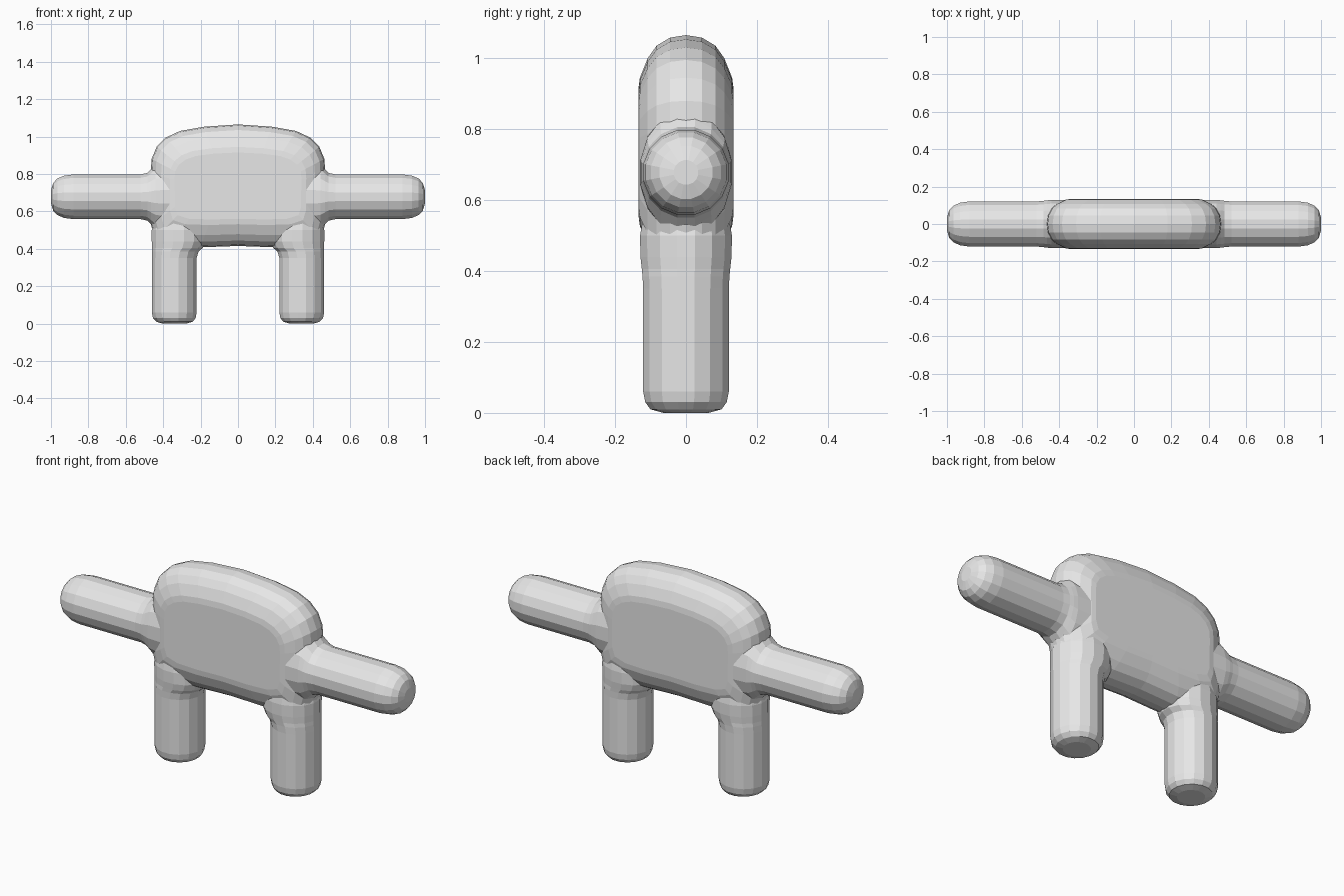
import bpy, bmesh, math
from mathutils import Vector

if "Cube" in bpy.data.objects:
    bpy.data.objects.remove(bpy.data.objects["Cube"])

grey = bpy.data.materials.new("plain light grey")
grey.diffuse_color = (0.8, 0.8, 0.8, 1)
grey.use_nodes = True
grey.node_tree.nodes["Principled BSDF"].inputs["Base Color"].default_value = grey.diffuse_color


def loft(name, rings):
    """Skin a list of equal-length vertex rings and cap both ends."""
    bm = bmesh.new()
    loops = [[bm.verts.new(p) for p in ring] for ring in rings]
    n = len(loops[0])
    for a, b in zip(loops, loops[1:]):
        for i in range(n):
            j = (i + 1) % n
            bm.faces.new((a[i], a[j], b[j], b[i]))
    bm.faces.new(loops[0])
    bm.faces.new(loops[-1])
    bmesh.ops.recalc_face_normals(bm, faces=bm.faces)
    mesh = bpy.data.meshes.new(name)
    bm.to_mesh(mesh)
    bm.free()
    mesh.materials.append(grey)
    obj = bpy.data.objects.new(name, mesh)
    bpy.context.collection.objects.link(obj)
    return obj


def ellipse(a, b, sides=16):
    for i in range(sides):
        t = 2 * math.pi * (i + 0.5) / sides
        yield a * math.cos(t), b * math.sin(t)


# Torso: rounded slab, its outline shrinking towards the front and back faces
half = [(0.0, 1.065), (0.18, 1.053), (0.31, 1.03), (0.385, 0.995), (0.435, 0.945),
        (0.462, 0.88), (0.467, 0.80), (0.465, 0.68), (0.465, 0.53), (0.445, 0.45),
        (0.36, 0.415), (0.2, 0.408), (0.0, 0.415)]
outline = half + [(-x, z) for x, z in half[-2:0:-1]]
edge = [(0.15, 0.134), (0.12, 0.13), (0.065, 0.108), (0.03, 0.083), (0.007, 0.045), (0.0, 0.0)]
edge = [(d, -y) for d, y in edge] + [(d, y) for d, y in edge[-2::-1]]
MID = 0.735
loft("torso", [[Vector((x * (1 - 0.85 * d / 0.467), y, MID + (z - MID) * (1 - d / 0.33)))
                for x, z in outline] for d, y in edge])

# Arm rings: distance along x, vertical radius, depth radius
arm = [(0.36, 0.19, 0.132), (0.44, 0.175, 0.131), (0.465, 0.15, 0.129), (0.485, 0.13, 0.126),
       (0.52, 0.122, 0.123), (0.88, 0.122, 0.123), (0.93, 0.115, 0.116), (0.965, 0.1, 0.1),
       (0.988, 0.076, 0.076), (1.0, 0.035, 0.035)]

# Leg rings: height, inner x, outer x, depth radius
leg = [(0.0, 0.275, 0.405, 0.065), (0.01, 0.24, 0.438, 0.102), (0.03, 0.224, 0.457, 0.117),
       (0.06, 0.219, 0.463, 0.123), (0.35, 0.219, 0.463, 0.123), (0.385, 0.209, 0.463, 0.125),
       (0.405, 0.185, 0.463, 0.127), (0.44, 0.17, 0.464, 0.131),
       (0.50, 0.17, 0.464, 0.132), (0.56, 0.19, 0.45, 0.122)]

for side, s in (("left", -1), ("right", 1)):
    loft(side + "_arm", [[Vector((s * x, v, 0.678 + u)) for u, v in ellipse(a, b)]
                         for x, a, b in arm])
    loft(side + "_leg", [[Vector((s * ((lo + hi) / 2 + u), v, z))
                          for u, v in ellipse((hi - lo) / 2, b)] for z, lo, hi, b in leg])
